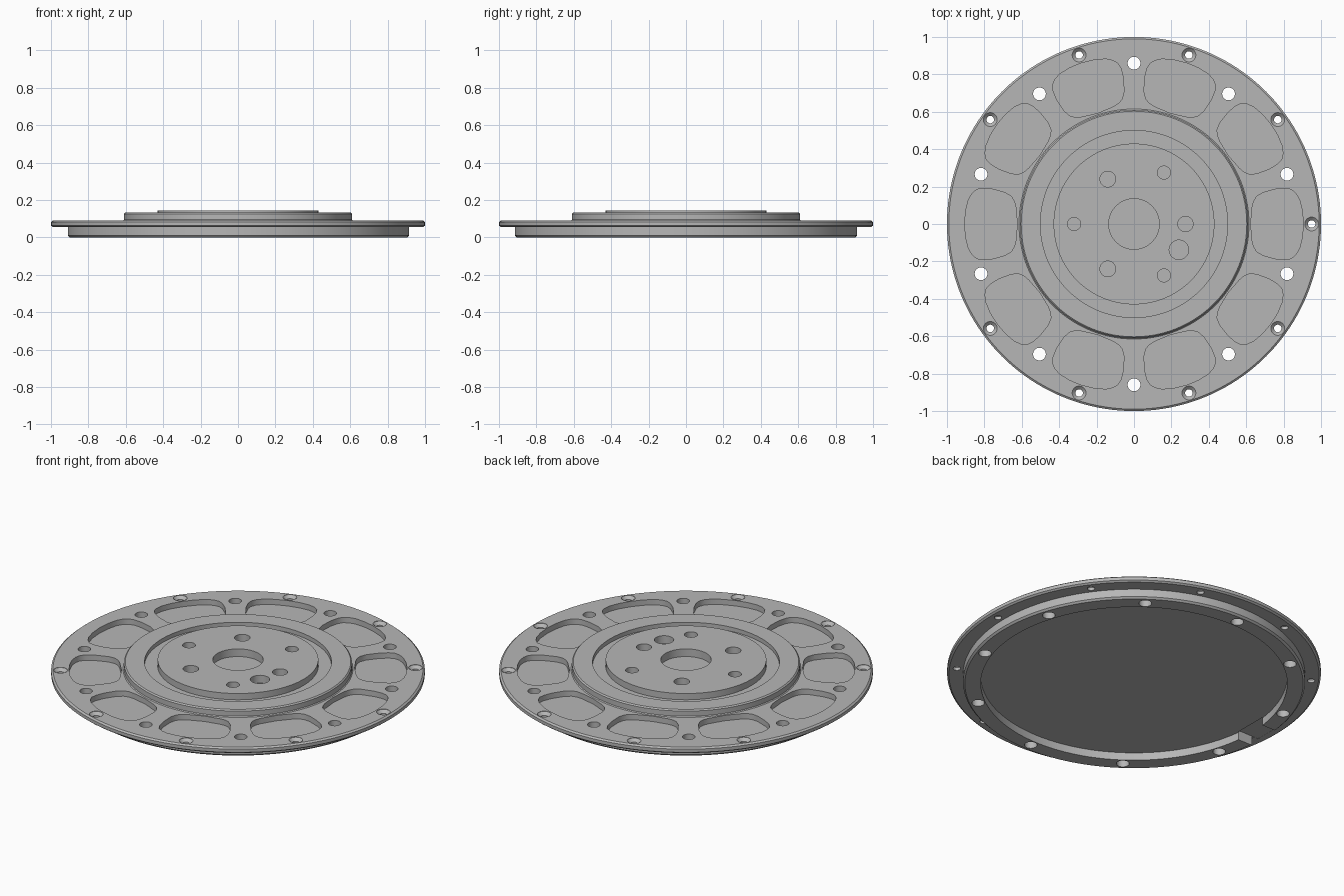
import bpy, bmesh, math
from mathutils import Matrix, Vector

cube = bpy.data.objects.get("Cube")
if cube:
    bpy.data.objects.remove(cube, do_unlink=True)

SEG = 160

grey = bpy.data.materials.new("machined grey")
grey.use_nodes = True
grey.diffuse_color = (0.47, 0.47, 0.47, 1)
grey.node_tree.nodes["Principled BSDF"].inputs["Base Color"].default_value = (0.47, 0.47, 0.47, 1)


def make_object(name, bm):
    bmesh.ops.recalc_face_normals(bm, faces=bm.faces)
    mesh = bpy.data.meshes.new(name)
    bm.to_mesh(mesh)
    bm.free()
    mesh.materials.append(grey)
    obj = bpy.data.objects.new(name, mesh)
    bpy.context.collection.objects.link(obj)
    return obj


def lathe(bm, profile, centre=(0, 0), seg=32):
    """Closed solid of revolution; profile runs bottom to top as (radius, z)."""
    rings = []
    for r, z in profile:
        rings.append([bm.verts.new((centre[0] + r * math.cos(2 * math.pi * i / seg),
                                    centre[1] + r * math.sin(2 * math.pi * i / seg), z))
                      for i in range(seg)])
    for a, b in zip(rings, rings[1:]):
        for i in range(seg):
            j = (i + 1) % seg
            bm.faces.new((a[i], a[j], b[j], b[i]))
    bm.faces.new(rings[0][::-1])
    bm.faces.new(rings[-1])


def prism(bm, outline, z0, z1, angle=0):
    """Straight-sided solid over an outline, turned about the z axis."""
    turn = Matrix.Rotation(angle, 3, 'Z')
    low, high = [[bm.verts.new(turn @ Vector((x, y, z))) for x, y in outline]
                 for z in (z0, z1)]
    n = len(outline)
    for i in range(n):
        j = (i + 1) % n
        bm.faces.new((low[i], low[j], high[j], high[i]))
    bm.faces.new(low[::-1])
    bm.faces.new(high)


def polar(r, degrees):
    a = math.radians(degrees)
    return r * math.cos(a), r * math.sin(a)


# Turned body: recessed underside, locating rim, flange, raised hub, groove, centre boss
body = bmesh.new()
lathe(body, [
    (0.82, 0.045), (0.82, 0.0), (0.905, 0.0), (0.915, 0.01), (0.915, 0.055),
    (0.99, 0.055), (1.0, 0.063), (1.0, 0.082), (0.99, 0.09),
    (0.615, 0.09), (0.61, 0.095), (0.61, 0.125), (0.603, 0.132),
    (0.50, 0.132), (0.50, 0.108), (0.43, 0.108), (0.43, 0.145)], seg=SEG)
plate = make_object("round_flange_plate", body)

cuts = bmesh.new()

# Weight-saving pockets, mirrored half outline
half = [(0.632, 0.09), (0.64, 0.122), (0.656, 0.147), (0.69, 0.168), (0.76, 0.187),
        (0.81, 0.191), (0.842, 0.184), (0.866, 0.163), (0.885, 0.13), (0.9, 0.07)]
pocket = [(0.624, 0)] + half + [(0.905, 0)] + [(x, -y) for x, y in reversed(half)]
for k in range(10):
    prism(cuts, pocket, 0.058, 0.2, math.radians(36 * k))

# Through holes in the rim
for k in range(10):
    lathe(cuts, [(0.034, -0.1), (0.034, 0.2)], polar(0.86, 18 + 36 * k))

# Countersunk screw holes near the edge, one position left blank
for k in range(10):
    if k != 5:
        lathe(cuts, [(0.02, -0.1), (0.02, 0.072), (0.037, 0.088), (0.037, 0.2)],
              polar(0.95, 36 * k))

# Blind centre bore and bolt holes
lathe(cuts, [(0.135, 0.1), (0.135, 0.2)], seg=64)
for x, y, r in [(-0.14, 0.24, 0.042), (-0.14, -0.24, 0.042), (0.16, 0.275, 0.035),
                (0.16, -0.275, 0.035), (-0.32, 0, 0.035), (0.275, 0, 0.041),
                (0.24, -0.138, 0.052)]:
    lathe(cuts, [(r, 0.1), (r, 0.2)], (x, y))

# Notch through the locating rim
prism(cuts, [(-0.95, -0.1), (-0.81, -0.1), (-0.81, 0.1), (-0.95, 0.1)], -0.1, 0.056)

cutter = make_object("cutter", cuts)
cutter.hide_render = True

# Apply the cuts
mod = plate.modifiers.new("machining", 'BOOLEAN')
mod.operation = 'DIFFERENCE'
mod.solver = 'EXACT'
mod.object = cutter
bpy.ops.object.select_all(action='DESELECT')
plate.select_set(True)
bpy.context.view_layer.objects.active = plate
bpy.ops.object.modifier_apply(modifier=mod.name)
bpy.data.objects.remove(cutter, do_unlink=True)

# Smooth round walls, crisp machined edges
bpy.ops.object.shade_smooth_by_angle(angle=math.radians(30))
